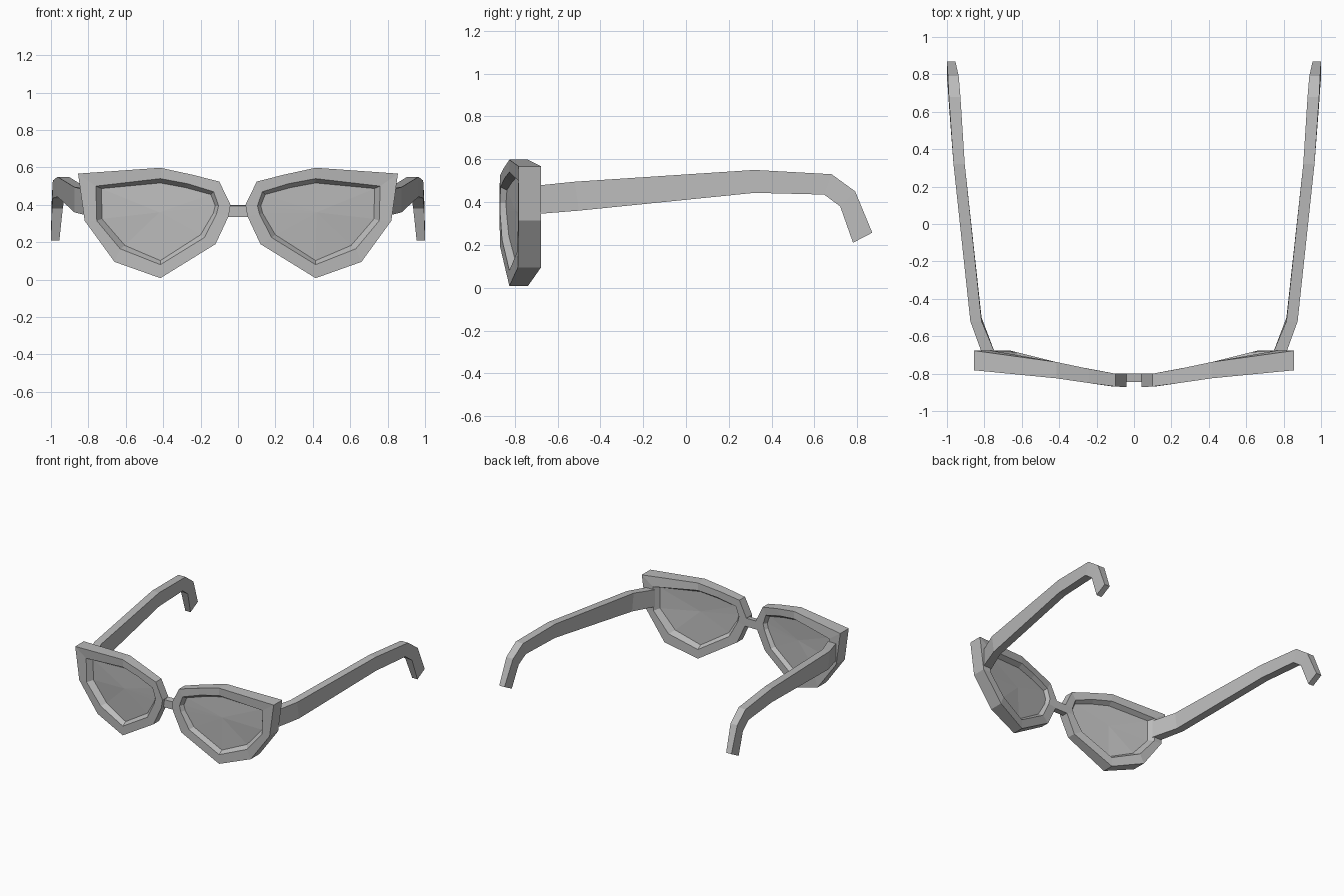
import bpy, bmesh

if "Cube" in bpy.data.objects:
    bpy.data.objects.remove(bpy.data.objects["Cube"], do_unlink=True)

grey = bpy.data.materials.new("plain grey")
grey.use_nodes = True
colour = (0.5, 0.5, 0.5, 1)
grey.diffuse_color = colour
grey.node_tree.nodes["Principled BSDF"].inputs["Base Color"].default_value = colour


def interp(x, table):
    """Piecewise linear lookup through (x, y) pairs."""
    if x <= table[0][0]:
        return table[0][1]
    for (x0, y0), (x1, y1) in zip(table, table[1:]):
        if x <= x1:
            return y0 + (y1 - y0) * (x - x0) / (x1 - x0)
    return table[-1][1]


def loft(bm, loops, closed=True, caps=False):
    """Join equal-length loops of points with quads."""
    rings = [[bm.verts.new(p) for p in loop] for loop in loops]
    pairs = list(zip(rings, rings[1:]))
    if closed:
        pairs.append((rings[-1], rings[0]))
    n = len(rings[0])
    for a, b in pairs:
        for i in range(n):
            j = (i + 1) % n
            bm.faces.new((a[i], a[j], b[j], b[i]))
    if caps:
        bm.faces.new(rings[0])
        bm.faces.new(rings[-1])


def finish(bm, name, mirror=True):
    bmesh.ops.recalc_face_normals(bm, faces=bm.faces)
    mesh = bpy.data.meshes.new(name)
    bm.to_mesh(mesh)
    bm.free()
    mesh.materials.append(grey)
    obj = bpy.data.objects.new(name, mesh)
    bpy.context.collection.objects.link(obj)
    if mirror:
        mod = obj.modifiers.new("Mirror", "MIRROR")
        mod.use_mirror_merge = False
    return obj


# Rim outlines (x, z) and the wrap of the front and back faces (x, y)
outer = [(.855, .567), (.415, .598), (.24, .56), (.10, .524), (.04, .40),
         (.05, .34), (.12, .19), (.415, .008), (.66, .095), (.82, .315)]
opening = [(.76, .50), (.415, .54), (.27, .513), (.13, .47), (.104, .395),
           (.115, .35), (.18, .225), (.415, .08), (.63, .165), (.755, .315)]
seat = [(.73, .487), (.415, .517), (.28, .492), (.145, .455), (.122, .395),
        (.132, .355), (.20, .24), (.415, .102), (.605, .183), (.727, .325)]
front_wrap = [(.04, -.872), (.12, -.868), (.415, -.825), (.66, -.785), (.85, -.782)]
back_wrap = [(.04, -.80), (.12, -.80), (.415, -.738), (.66, -.677), (.85, -.677)]


def place(outline, t):
    """Bend an outline onto the wrap, t = 0 at the front and 1 at the back."""
    return [(x, interp(x, front_wrap) * (1 - t) + interp(x, back_wrap) * t, z)
            for x, z in outline]


# Rims
bm = bmesh.new()
loft(bm, [place(outer, 0), place(opening, 0), place(seat, .4),
          place(seat, .6), place(opening, 1), place(outer, 1)])
finish(bm, "rims")

# Lenses, faceted fans seated in the rims
bm = bmesh.new()
for t in (.4, .6):
    ring = [bm.verts.new(p) for p in place(seat, t)]
    hub = bm.verts.new(place([(.42, .36)], t - .08)[0])
    for i, v in enumerate(ring):
        w = ring[(i + 1) % len(ring)]
        bm.faces.new((v, w, hub) if t < .5 else (w, v, hub))
bmesh.ops.bridge_loops(bm, edges=[e for e in bm.edges if e.is_boundary])
finish(bm, "lenses")

# Bridge
bm = bmesh.new()
loft(bm, [[(x, -.845, .335), (x, -.845, .395), (x, -.80, .40), (x, -.80, .335)]
          for x in (-.06, .06)], closed=False, caps=True)
finish(bm, "bridge", mirror=False)

# Temples: top (y, z), bottom (y, z), inner x, outer x at each station
stations = [((-.685, .478), (-.685, .345), .745, .815),
            ((-.52, .495), (-.50, .36), .815, .875),
            ((.32, .55), (.32, .443), .905, .965),
            ((.68, .53), (.645, .435), .928, .99),
            ((.79, .45), (.72, .38), .937, .995),
            ((.87, .257), (.78, .21), .955, 1.0)]
bm = bmesh.new()
loft(bm, [[(xi, *top), (xo, *top), (xo, *low), (xi, *low)]
          for top, low, xi, xo in stations], closed=False, caps=True)
finish(bm, "temples")
